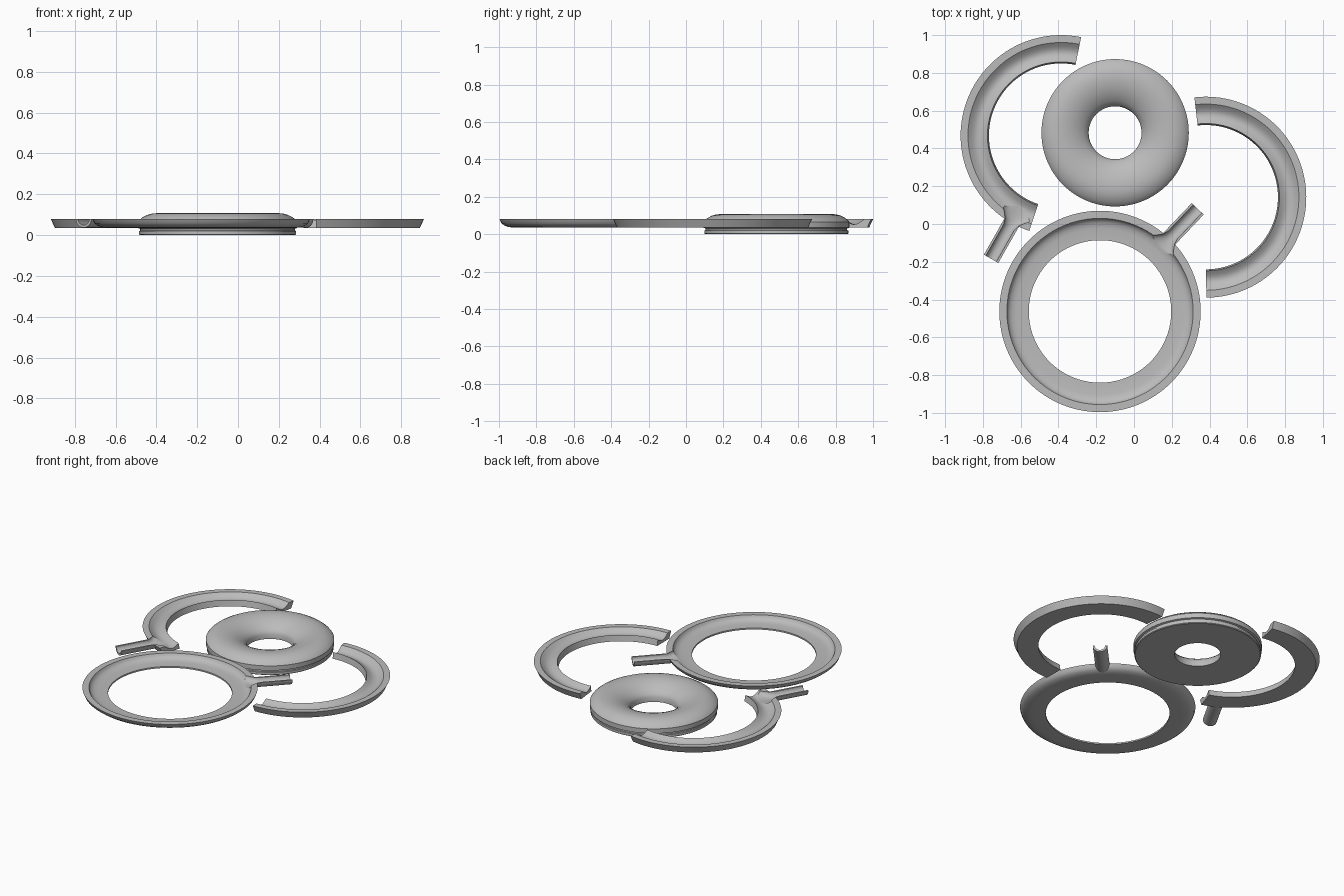
import bpy, bmesh, math
from mathutils import Vector

if "Cube" in bpy.data.objects:
    bpy.data.objects.remove(bpy.data.objects["Cube"])

grey = bpy.data.materials.new("grey")
grey.diffuse_color = (0.5, 0.5, 0.5, 1)
grey.use_nodes = True
grey.node_tree.nodes["Principled BSDF"].inputs["Base Color"].default_value = grey.diffuse_color


def finish(name, bm):
    bmesh.ops.recalc_face_normals(bm, faces=bm.faces[:])
    me = bpy.data.meshes.new(name)
    bm.to_mesh(me)
    bm.free()
    me.materials.append(grey)
    ob = bpy.data.objects.new(name, me)
    bpy.context.collection.objects.link(ob)
    return ob


def loft(name, rings, closed):
    """Skin a row of closed cross-sections; cap the ends when open."""
    bm = bmesh.new()
    loops = [[bm.verts.new(p) for p in ring] for ring in rings]
    n = len(loops[0])
    for i in range(len(loops) - (0 if closed else 1)):
        a, b = loops[i], loops[(i + 1) % len(loops)]
        for k in range(n):
            bm.faces.new((a[k], a[(k + 1) % n], b[(k + 1) % n], b[k]))
    if not closed:
        bm.faces.new(loops[0])
        bm.faces.new(loops[-1])
    return finish(name, bm)


def sweep(name, profile, centre, start=0, end=360):
    """Turn an (r, z) profile about a vertical axis."""
    closed = end - start >= 360
    n = max(8, round((end - start) / 3))
    rings = []
    for i in range(n if closed else n + 1):
        a = math.radians(start + (end - start) * i / n)
        rings.append([(centre[0] + r * math.cos(a), centre[1] + r * math.sin(a), z)
                      for r, z in profile])
    return loft(name, rings, closed)


def radial(name, centre, angle, sections, full):
    """Half or full elliptic bar along a radius: sections are (r, half width, depth)."""
    a = math.radians(angle)
    out, side = Vector((math.cos(a), math.sin(a), 0)), Vector((-math.sin(a), math.cos(a), 0))
    base = Vector((centre[0], centre[1], 0.0799))
    n = 32 if full else 17
    span = 2 * math.pi / 32
    rings = [[base + out * r + side * w * math.cos(k * span) - Vector((0, 0, d * math.sin(k * span)))
              for k in range(n)] for r, w, d in sections]
    return loft(name, rings, False)


def boolean(ob, tool, op):
    mod = ob.modifiers.new(op, 'BOOLEAN')
    mod.operation, mod.object, mod.solver = op, tool, 'EXACT'
    bpy.context.view_layer.objects.active = ob
    bpy.ops.object.modifier_apply(modifier=mod.name)
    bpy.data.objects.remove(tool)


def add_spout(ob, centre, angle):
    body = radial("spout", centre, angle, [(0.497, 0.044, 0.043), (0.75, 0.044, 0.043)], False)
    boolean(ob, body, 'UNION')
    channel = radial("spout_channel", centre, angle,
                     [(0.43, 0.085, 0.028), (0.48, 0.08, 0.03), (0.505, 0.058, 0.031),
                      (0.53, 0.04, 0.031), (0.56, 0.032, 0.031), (0.80, 0.032, 0.031)], True)
    boolean(ob, channel, 'DIFFERENCE')


# Doughnut disc with a stepped lower flange
disc_profile = [(0.14, 0), (0.38, 0), (0.385, 0.004), (0.385, 0.02), (0.379, 0.022),
                (0.379, 0.031), (0.39, 0.035), (0.39, 0.066), (0.383, 0.075), (0.368, 0.087),
                (0.345, 0.099), (0.32, 0.106), (0.29, 0.108), (0.26, 0.105), (0.23, 0.098),
                (0.20, 0.086), (0.17, 0.068), (0.15, 0.05), (0.14, 0.032)]
disc = sweep("doughnut_disc", disc_profile, (-0.1, 0.483))

# Full tray ring with a rounded outside and a spout
tray_profile = [(0.377, 0.035), (0.455, 0.035), (0.485, 0.038), (0.508, 0.046), (0.524, 0.058),
                (0.533, 0.08), (0.493, 0.08), (0.487, 0.067), (0.477, 0.057), (0.461, 0.05),
                (0.44, 0.046), (0.377, 0.045)]
tray_centre = (-0.18, -0.463)
tray = sweep("tray_ring", tray_profile, tray_centre)
add_spout(tray, tray_centre, 46.4)

# Two half rings with a concave gutter
gutter = [(0.493 - 0.103 * i / 10, 0.08 - 0.005 * i / 10 - 0.025 * math.sin(math.pi * i / 10))
          for i in range(11)]
half_profile = [(0.382, 0.035), (0.511, 0.035), (0.532, 0.08)] + gutter
left_centre = (-0.386, 0.468)
left = sweep("left_half_ring", half_profile, left_centre, 78.5, 251.5)
add_spout(left, left_centre, 240.4)
right = sweep("right_half_ring", half_profile, (0.38, 0.142), -89.7, 96.5)

# Smooth curved walls, keep the rims crisp
for ob in (disc, tray, left, right):
    bpy.ops.object.select_all(action='DESELECT')
    ob.select_set(True)
    bpy.context.view_layer.objects.active = ob
    bpy.ops.object.shade_smooth_by_angle(angle=math.radians(32))
